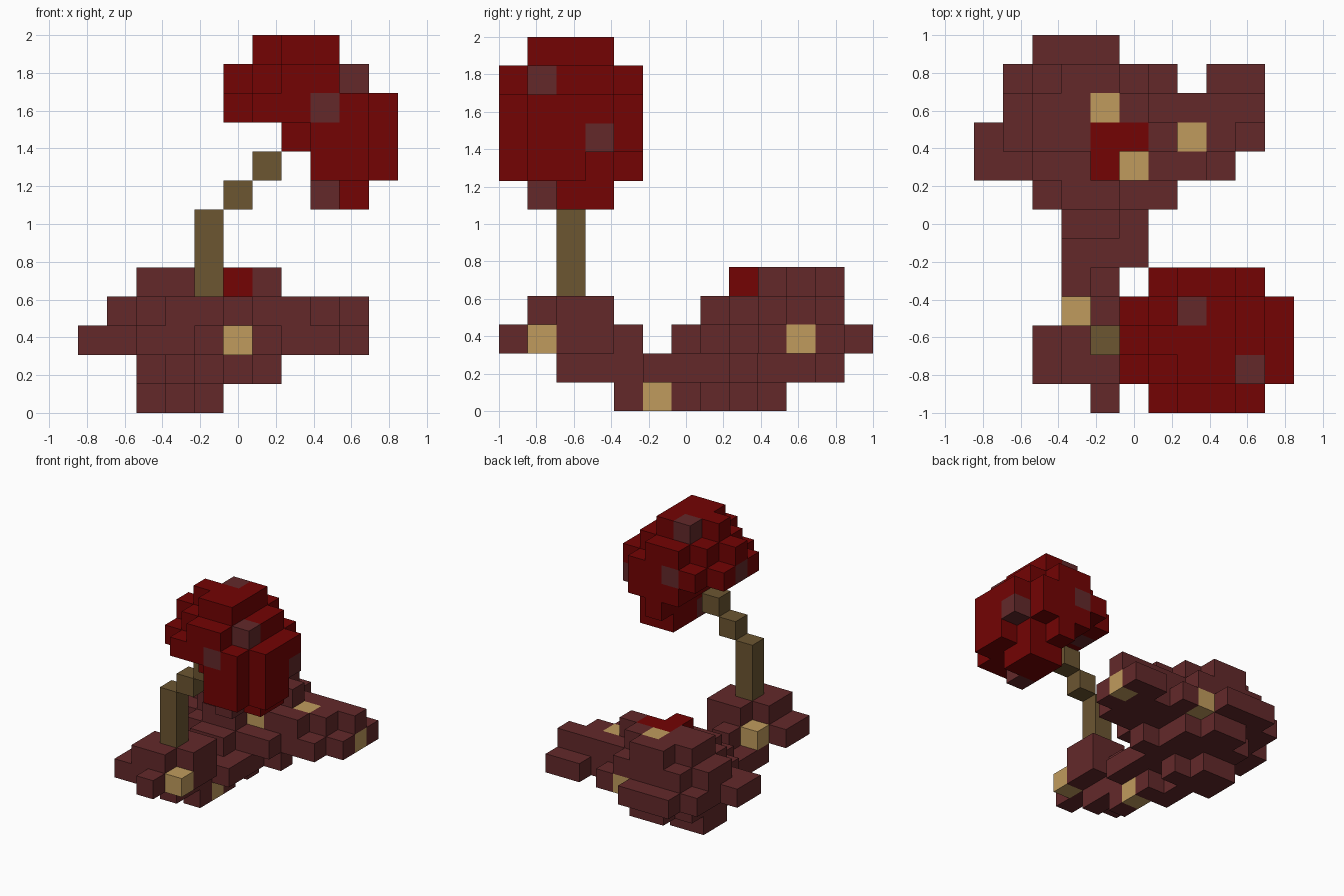
import bpy
import bmesh
from mathutils import Vector

cube = bpy.data.objects.get("Cube")
if cube:
    bpy.data.objects.remove(cube, do_unlink=True)

UNIT = 2 / 13
ORIGIN = Vector((-5.5, -6.5, 0))


def make_material(name, rgb):
    mat = bpy.data.materials.new(name)
    mat.use_nodes = True
    colour = (*rgb, 1)
    mat.diffuse_color = colour
    bsdf = next(n for n in mat.node_tree.nodes if n.type == "BSDF_PRINCIPLED")
    bsdf.inputs["Base Color"].default_value = colour
    return mat


MATERIALS = {
    "brown": make_material("earth brown", (0.125, 0.022, 0.023)),
    "red": make_material("dark red", (0.172, 0.001, 0.001)),
    "tan": make_material("pale tan", (0.53, 0.33, 0.11)),
    "olive": make_material("olive stem", (0.15, 0.092, 0.031)),
}
SLOTS = list(MATERIALS)


def fill(boxes):
    """All cells inside inclusive boxes (x, x, y, y, z, z)."""
    return {(i, j, k)
            for a, b, c, d, e, f in boxes
            for i in range(a, b + 1)
            for j in range(c, d + 1)
            for k in range(e, f + 1)}


def block(boxes, colour, **spots):
    """Blocky volume of one colour with single cells of other colours."""
    cells = dict.fromkeys(fill(boxes), colour)
    for name, places in spots.items():
        cells.update(dict.fromkeys(places, name))
    return cells


parts = {}

# Bulbous cap, leaning off the end of the stem
parts["cap"] = block([
    (7, 8, 1, 3, 12, 12), (6, 6, 2, 2, 12, 12),
    (6, 9, 1, 3, 11, 11), (5, 5, 2, 2, 11, 11),
    (7, 8, 0, 4, 11, 11),
    (5, 10, 1, 3, 10, 10), (6, 9, 0, 4, 10, 10),
    (7, 10, 1, 3, 9, 9), (8, 9, 0, 0, 9, 9), (7, 9, 4, 4, 9, 9),
    (8, 10, 1, 2, 8, 8), (8, 9, 3, 3, 8, 8),
    (8, 9, 0, 0, 8, 8), (8, 8, 4, 4, 8, 8),
    (8, 8, 1, 3, 7, 7), (9, 9, 2, 3, 7, 7),
], "red", brown=[(9, 1, 11), (8, 0, 10), (8, 1, 7), (10, 3, 9),
                 (7, 3, 12), (7, 4, 10), (5, 2, 10)])

# Upright stem stepping sideways to the cap
parts["stem"] = block([
    (4, 4, 2, 2, 4, 6), (5, 5, 2, 2, 7, 7), (6, 6, 2, 2, 8, 8),
], "olive")

# Mound under the stem
parts["front_mound"] = block([
    (3, 4, 1, 2, 3, 3), (5, 5, 2, 3, 3, 3), (4, 4, 3, 3, 3, 3),
    (4, 4, 0, 0, 2, 2), (2, 4, 1, 1, 2, 2), (2, 5, 2, 2, 2, 2),
    (3, 5, 3, 3, 2, 2), (4, 4, 4, 4, 2, 2),
    (4, 4, 2, 2, 1, 1), (3, 4, 3, 4, 1, 1),
    (4, 4, 4, 4, 0, 0),
], "brown", tan=[(5, 1, 2), (3, 3, 2)])

# Low bridge joining the two mounds
parts["bridge"] = block([
    (3, 5, 5, 6, 1, 1), (3, 4, 6, 6, 2, 2),
    (4, 4, 5, 6, 0, 0), (3, 3, 6, 6, 0, 0),
], "brown", tan=[(4, 5, 0)])

# Wide rear mound, widest in its middle layers
parts["rear_mound"] = block([
    (3, 3, 7, 7, 0, 0), (2, 4, 8, 8, 0, 0), (2, 3, 9, 9, 0, 0),
    (2, 5, 7, 7, 1, 1), (2, 6, 8, 8, 1, 1), (2, 5, 9, 10, 1, 1),
    (3, 4, 11, 11, 1, 1),
    (2, 6, 7, 7, 2, 2), (0, 8, 8, 9, 2, 2), (9, 9, 9, 11, 2, 2),
    (1, 8, 10, 10, 2, 2), (1, 6, 11, 11, 2, 2), (8, 8, 11, 11, 2, 2),
    (2, 4, 12, 12, 2, 2),
    (3, 4, 7, 7, 3, 3), (2, 7, 8, 8, 3, 3), (1, 8, 9, 9, 3, 3),
    (1, 9, 10, 10, 3, 3), (2, 5, 11, 11, 3, 3),
    (2, 6, 9, 9, 4, 4), (2, 5, 10, 10, 4, 4), (3, 4, 11, 11, 4, 4),
], "brown",
    tan=[(5, 8, 3), (7, 9, 3), (9, 10, 2), (4, 10, 4), (5, 11, 2)],
    red=[(4, 8, 4), (4, 9, 4), (5, 9, 4)])

OCCUPIED = set().union(*parts.values())


def build(name, cells):
    """Mesh the outward faces of a set of cells."""
    bm = bmesh.new()
    for cell, colour in cells.items():
        centre = Vector(cell) + Vector((0.5, 0.5, 0.5)) + ORIGIN
        for axis in range(3):
            for sign in (-1, 1):
                normal = Vector((0, 0, 0))
                normal[axis] = sign
                if tuple(int(c + n) for c, n in zip(cell, normal)) in OCCUPIED:
                    continue
                u = Vector((0, 0, 0))
                u[(axis + 1) % 3] = 0.5
                v = normal.cross(u)
                mid = centre + normal / 2
                corners = (mid - u - v, mid + u - v, mid + u + v, mid - u + v)
                face = bm.faces.new([bm.verts.new(p * UNIT) for p in corners])
                face.material_index = SLOTS.index(colour)
    bmesh.ops.remove_doubles(bm, verts=bm.verts, dist=0.001)
    mesh = bpy.data.meshes.new(name)
    bm.to_mesh(mesh)
    bm.free()
    for mat in MATERIALS.values():
        mesh.materials.append(mat)
    bpy.context.collection.objects.link(bpy.data.objects.new(name, mesh))


for part_name, part_cells in parts.items():
    build(part_name, part_cells)
